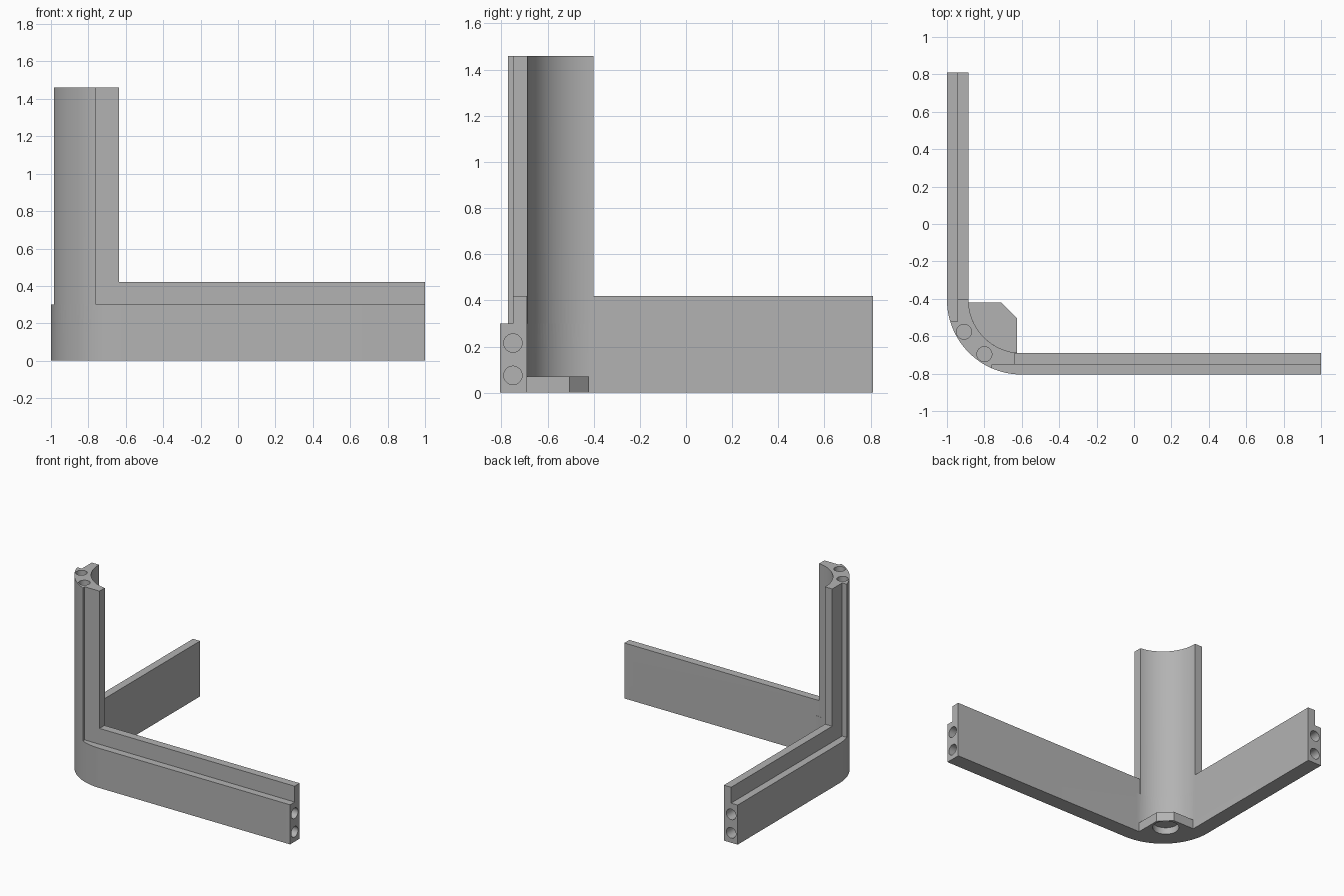
import bpy, bmesh
from math import sin, cos, radians, sqrt, atan2, pi
from mathutils import Matrix, Vector

if "Cube" in bpy.data.objects:
    bpy.data.objects.remove(bpy.data.objects["Cube"], do_unlink=True)

grey = bpy.data.materials.new("plain_grey")
grey.use_nodes = True
colour = (0.45, 0.45, 0.45, 1)
grey.diffuse_color = colour
grey.node_tree.nodes["Principled BSDF"].inputs["Base Color"].default_value = colour

# Main dimensions
LEFT, FRONT, RIGHT, BACK = -1.0, -0.805, 1.0, 0.81
WALL, STEP = 0.115, 0.055
R_OUT = 0.40
R_IN = R_OUT - WALL
CX, CY = LEFT + R_OUT, FRONT + R_OUT
LOW, RAIL, TOP, PLATE = 0.30, 0.42, 1.46, 0.07
HOLE = 0.04


def arc(r, start, end, n=24):
    """Points on the corner circle, angles in radians."""
    steps = [start + (end - start) * i / n for i in range(n + 1)]
    return [(CX + r * cos(a), CY + r * sin(a)) for a in steps]


def new_object(name, bm):
    bmesh.ops.recalc_face_normals(bm, faces=bm.faces)
    mesh = bpy.data.meshes.new(name)
    bm.to_mesh(mesh)
    bm.free()
    mesh.materials.append(grey)
    ob = bpy.data.objects.new(name, mesh)
    bpy.context.collection.objects.link(ob)
    return ob


def prism(name, outline, z0, z1):
    bm = bmesh.new()
    face = bm.faces.new([bm.verts.new((x, y, z0)) for x, y in outline])
    side = bmesh.ops.extrude_face_region(bm, geom=[face])["geom"]
    verts = [v for v in side if isinstance(v, bmesh.types.BMVert)]
    bmesh.ops.translate(bm, verts=verts, vec=(0, 0, z1 - z0))
    return new_object(name, bm)


def box(name, x0, x1, y0, y1, z0, z1):
    return prism(name, [(x0, y0), (x1, y0), (x1, y1), (x0, y1)], z0, z1)


def drill(centre, axis, radius, depth):
    """Cylinder centred on a face, cutting to the given depth."""
    bm = bmesh.new()
    turn = Vector(axis).to_track_quat("Z", "Y").to_matrix().to_4x4()
    bmesh.ops.create_cone(bm, cap_ends=True, segments=32, radius1=radius,
                          radius2=radius, depth=2 * depth,
                          matrix=Matrix.Translation(centre) @ turn)
    return new_object("drill", bm)


def combine(target, tool, operation):
    mod = target.modifiers.new(operation, "BOOLEAN")
    mod.operation, mod.solver, mod.object = operation, "EXACT", tool
    bpy.context.view_layer.objects.active = target
    bpy.ops.object.modifier_apply(modifier=mod.name)
    bpy.data.objects.remove(tool, do_unlink=True)


# Low L-shaped body with a rounded corner
inner = arc(R_IN, 1.5 * pi, pi)
body = prism("corner_bracket",
             [(LEFT, BACK)] + arc(R_OUT, pi, 1.5 * pi)
             + [(RIGHT, FRONT), (RIGHT, FRONT + WALL)] + inner
             + [(LEFT + WALL, BACK)], 0, LOW)

# Raised inner rails on both arms
rail_x, rail_y = -0.635, -0.40
rails = [
    box("rail", rail_x, RIGHT, FRONT + STEP, FRONT + WALL, 0.1, RAIL),
    box("rail", LEFT + STEP, LEFT + WALL, rail_y, BACK, 0.1, RAIL),
]

# Tall corner post, rounded outside, hollow inside, with a flange each side
edge_x, edge_y = -0.76, -0.52
a0 = pi + atan2(CY - edge_y, sqrt(R_OUT ** 2 - (CY - edge_y) ** 2))
a1 = 1.5 * pi - atan2(CX - edge_x, sqrt(R_OUT ** 2 - (CX - edge_x) ** 2))
a2 = 1.5 * pi - atan2(CX - rail_x, sqrt(R_IN ** 2 - (CX - rail_x) ** 2))
post = prism("post",
             [(LEFT + STEP, rail_y), (LEFT + STEP, edge_y)]
             + arc(R_OUT, a0, a1)
             + [(edge_x, FRONT + STEP), (rail_x, FRONT + STEP)]
             + arc(R_IN, a2, pi) + [(LEFT + WALL, rail_y)], LOW, TOP)

# Foot plate filling the inside of the corner
foot = prism("foot", [(-0.95, -0.42), (-0.71, -0.42), (-0.625, -0.505),
                      (-0.625, -0.72), (-0.76, -0.72), (-0.95, -0.53)], 0, PLATE)

for part in rails + [post, foot]:
    combine(body, part, "UNION")

# Pin holes in the arm ends and the post top, and a recess under the foot
mid = 0.353
drills = [drill((-0.73, -0.53, 0), (0, 0, 1), 0.09, 0.05)]
for z in (0.075, 0.215):
    drills.append(drill((RIGHT, FRONT + STEP, z), (1, 0, 0), HOLE, 0.2))
    drills.append(drill((LEFT + STEP, BACK, z), (0, 1, 0), HOLE, 0.2))
for angle in (209, 235.5):
    a = radians(angle)
    drills.append(drill((CX + mid * cos(a), CY + mid * sin(a), TOP),
                        (0, 0, 1), HOLE, 0.2))
for tool in drills:
    combine(body, tool, "DIFFERENCE")

# Smooth the curves, keep the corners crisp
bpy.ops.object.select_all(action="DESELECT")
body.select_set(True)
bpy.context.view_layer.objects.active = body
bpy.ops.object.shade_smooth_by_angle(angle=radians(30))
